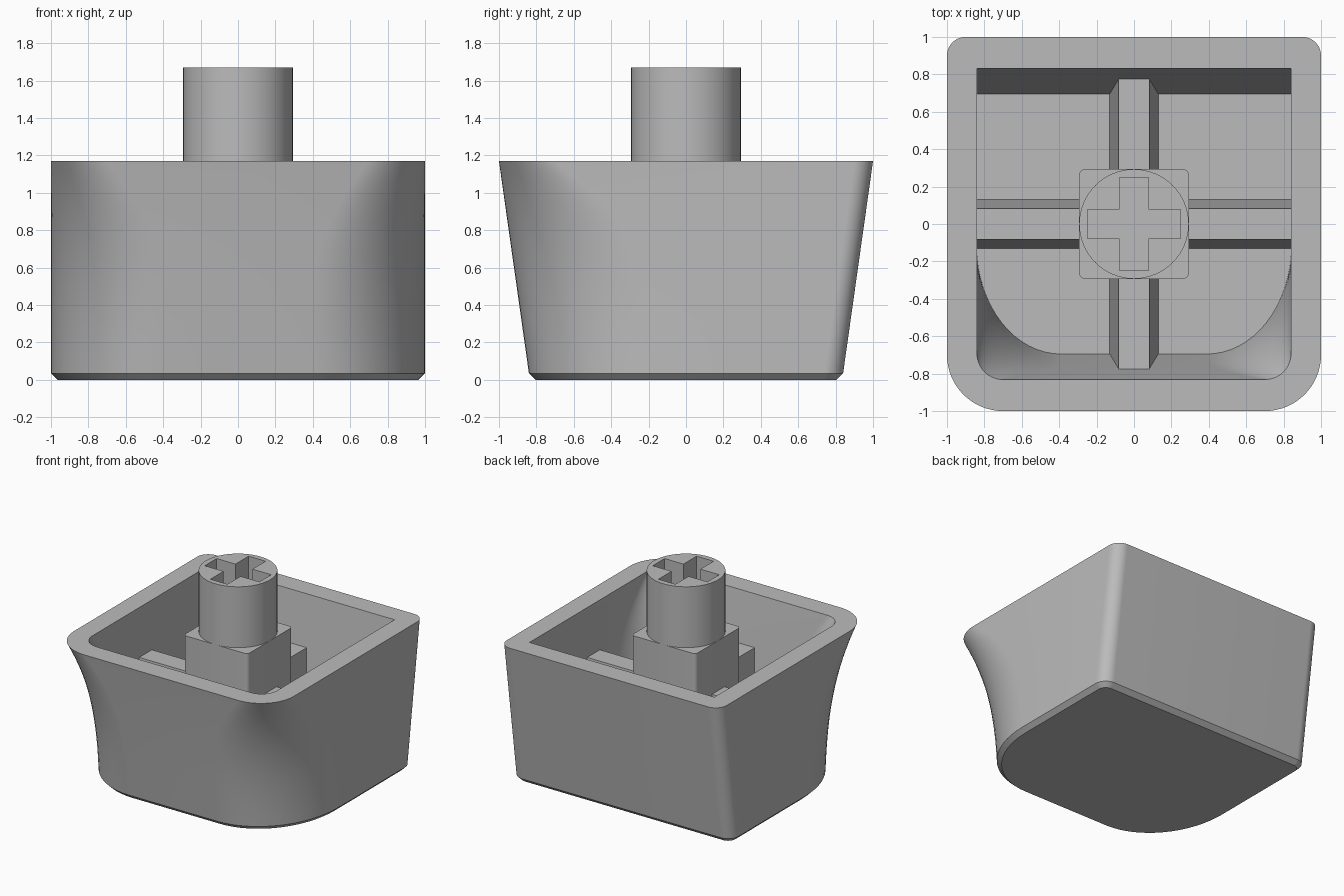
import bpy, bmesh, math

cube = bpy.data.objects.get("Cube")
if cube:
    bpy.data.objects.remove(cube)

grey = bpy.data.materials.new("plain grey")
grey.use_nodes = True
colour = (0.5, 0.5, 0.5, 1)
grey.diffuse_color = colour
grey.node_tree.nodes["Principled BSDF"].inputs["Base Color"].default_value = colour

RIM, CHAMFER, WALL, FLOOR, RIB_TOP, TOP = 1.17, 0.035, 0.16, 0.2, 0.76, 1.67


def loft(name, rings):
    """Skin a list of closed rings and cap both ends."""
    bm = bmesh.new()
    loops = [[bm.verts.new(p) for p in ring] for ring in rings]
    for a, b in zip(loops, loops[1:]):
        for i in range(len(a)):
            j = (i + 1) % len(a)
            bm.faces.new((a[i], a[j], b[j], b[i]))
    bm.faces.new(loops[0][::-1])
    bm.faces.new(loops[-1])
    bmesh.ops.recalc_face_normals(bm, faces=bm.faces)
    mesh = bpy.data.meshes.new(name)
    bm.to_mesh(mesh)
    bm.free()
    mesh.materials.append(grey)
    obj = bpy.data.objects.new(name, mesh)
    bpy.context.collection.objects.link(obj)
    return obj


def smooth(obj):
    bpy.ops.object.select_all(action="DESELECT")
    obj.select_set(True)
    bpy.context.view_layer.objects.active = obj
    bpy.ops.object.shade_smooth_by_angle(angle=math.radians(30))


def rounded(hx, hy, z, back, front_x, front_y, steps=16):
    """Rectangle with separate back and (elliptical) front corner radii."""
    corners = [(1, 1, back, back), (-1, 1, back, back),
               (-1, -1, front_x, front_y), (1, -1, front_x, front_y)]
    points = []
    for k, (sx, sy, rx, ry) in enumerate(corners):
        for i in range(steps + 1):
            a = math.pi / 2 * (k + i / steps)
            points.append((sx * (hx - rx) + rx * math.cos(a),
                           sy * (hy - ry) + ry * math.sin(a), z))
    return points


def shell_ring(z, inset=0, height=None):
    """Section of the tapered shell, whose front corners swell downward."""
    h = z if height is None else height
    t = (h - CHAMFER) / (RIM - CHAMFER)
    swell = 1 - t ** 3 + 0.3 * t * (1 - t)
    return rounded(1 - inset, 0.84 + 0.16 * t - inset * 1.05, z,
                   max(0.1 - inset, 0.003),
                   0.3 + 0.3 * swell - inset, 0.3 + 0.42 * swell - inset)


# Hollow shell: chamfered base, outer wall, rim, inner wall and floor
ROWS = 20
rings = [shell_ring(0, CHAMFER, CHAMFER)]
rings += [shell_ring(CHAMFER + (RIM - CHAMFER) * i / ROWS) for i in range(ROWS + 1)]
rings += [shell_ring(RIM + (FLOOR - RIM) * i / ROWS, WALL) for i in range(ROWS + 1)]
smooth(loft("shell", rings))


# Drafted ribs running from the centre block into the walls
def rib_ring(length, half, z, along_x):
    ring = [(-length, -half), (length, -half), (length, half), (-length, half)]
    return [(a, b, z) if along_x else (b, a, z) for a, b in ring]


for name, length, along_x in (("side_rib", 0.9, True), ("front_back_rib", 0.8, False)):
    loft(name, [rib_ring(length, 0.134, FLOOR - 0.05, along_x),
                rib_ring(length, 0.082, RIB_TOP, along_x)])

# Square centre block
smooth(loft("centre_block", [rounded(0.293, 0.293, z, 0.03, 0.03, 0.03, 4)
                             for z in (FLOOR - 0.05, RIM)]))

# Round stem with a cross-shaped socket
R = 0.293
stem = loft("stem", [rounded(R, R, z, R, R, R) for z in (RIM - 0.07, TOP)])
bm = bmesh.new()
bm.from_mesh(stem.data)
bmesh.ops.remove_doubles(bm, verts=bm.verts, dist=1e-5)
bm.to_mesh(stem.data)
bm.free()

arm, half = 0.248, 0.077
cross = []
for k in range(4):
    c, s = round(math.cos(k * math.pi / 2)), round(math.sin(k * math.pi / 2))
    for x, y in ((arm, -half), (arm, half), (half, half)):
        cross.append((x * c - y * s, x * s + y * c))
cutter = loft("socket_cutter", [[(x, y, z) for x, y in cross]
                                for z in (TOP - 0.45, TOP + 0.1)])
cut = stem.modifiers.new("socket", "BOOLEAN")
cut.operation, cut.solver, cut.object = "DIFFERENCE", "EXACT", cutter
bpy.context.view_layer.objects.active = stem
bpy.ops.object.modifier_apply(modifier=cut.name)
bpy.data.objects.remove(cutter)
smooth(stem)
